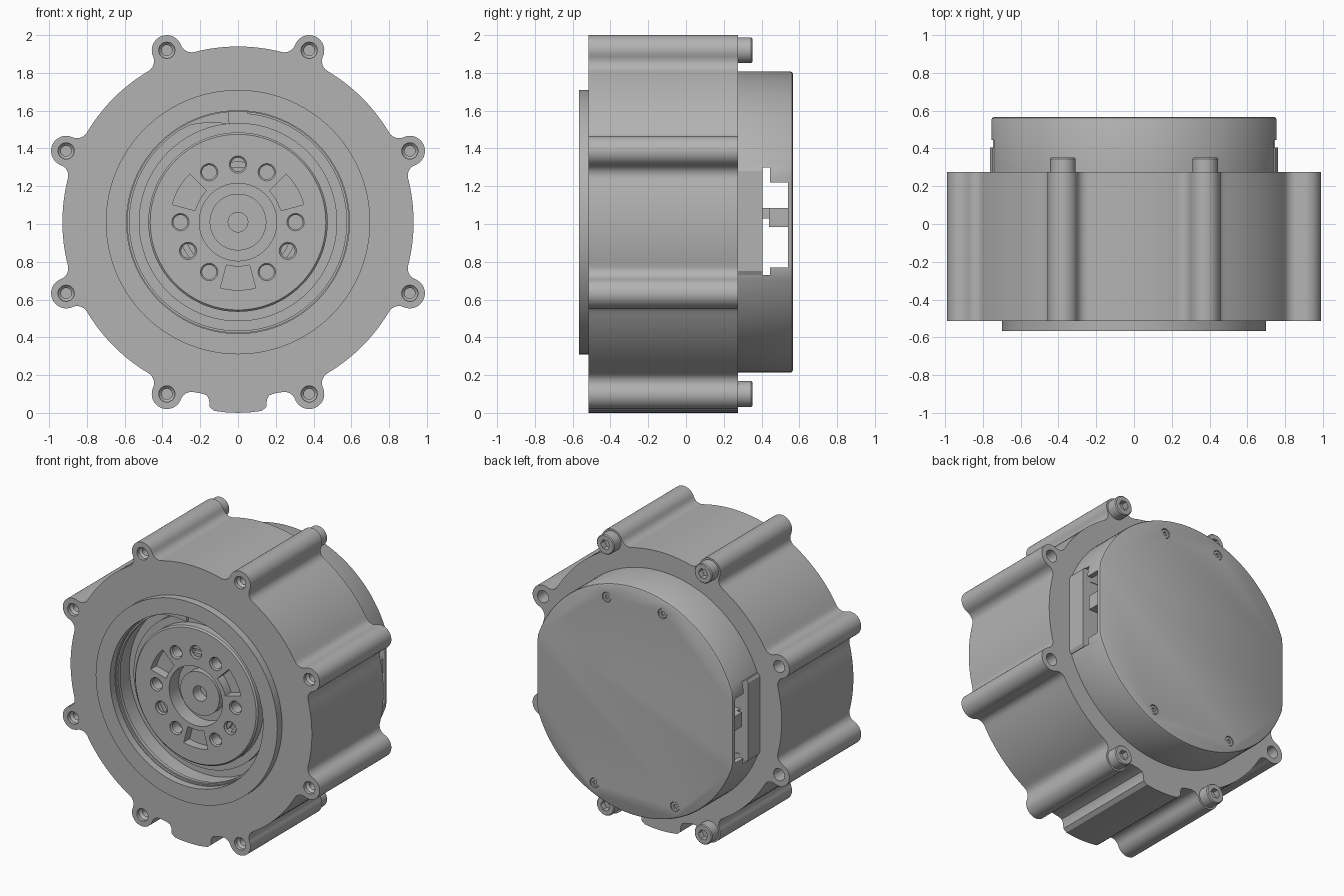
import bpy, bmesh
from math import sin, cos, pi, radians, acos, atan2, hypot

CZ = 1.01                      # height of the main axis
if "Cube" in bpy.data.objects:
    bpy.data.objects.remove(bpy.data.objects["Cube"])

grey = bpy.data.materials.new("plain grey")
grey.use_nodes = True
COLOUR = (0.45, 0.45, 0.45, 1)
grey.diffuse_color = COLOUR
grey.node_tree.nodes["Principled BSDF"].inputs["Base Color"].default_value = COLOUR


# Outlines are lists of (x, z) measured from the main axis
def polar(r, deg):
    return (r * cos(radians(deg)), r * sin(radians(deg)))


def circle(r, centre=(0, 0), n=32, clamp=9):
    pts = [polar(r, 360 * i / n) for i in range(n)]
    return [(centre[0] + max(-clamp, min(clamp, x)), centre[1] + z) for x, z in pts]


def hexagon(r, centre):
    pts = [polar(r * cos(pi / 6) / cos(radians(a % 60 - 30)), a) for a in range(0, 360, 10)]
    return [(centre[0] + x, centre[1] + z) for x, z in pts]


def rect(x0, x1, z0, z1):
    return [(x0, z0), (x1, z0), (x1, z1), (x0, z1)]


def sector(r0, r1, a0, a1, n=10):
    steps = [a0 + (a1 - a0) * i / n for i in range(n + 1)]
    return [polar(r1, a) for a in steps] + [polar(r0, a) for a in reversed(steps)]


def loft(bm, *sections):
    """Join (outline, y) sections into a closed solid."""
    rings = [[bm.verts.new((x, y, z + CZ)) for x, z in pts] for pts, y in sections]
    for a, b in zip(rings, rings[1:]):
        for i in range(len(a)):
            j = (i + 1) % len(a)
            bm.faces.new((a[i], a[j], b[j], b[i]))
    bm.faces.new(rings[0])
    bm.faces.new(rings[-1])


def stack(bm, profile, centre=(0, 0), n=32):
    """Round solid from (radius, y) steps."""
    loft(bm, *[(circle(r, centre, n), y) for r, y in profile])


def finish(name, bm):
    bmesh.ops.recalc_face_normals(bm, faces=bm.faces)
    mesh = bpy.data.meshes.new(name)
    bm.to_mesh(mesh)
    bm.free()
    mesh.materials.append(grey)
    ob = bpy.data.objects.new(name, mesh)
    bpy.context.collection.objects.link(ob)
    return ob


def select(ob):
    bpy.ops.object.select_all(action='DESELECT')
    ob.select_set(True)
    bpy.context.view_layer.objects.active = ob


def cut(ob, bm):
    cutter = finish("cutter", bm)
    cutter.hide_render = True
    mod = ob.modifiers.new("cut", 'BOOLEAN')
    mod.operation, mod.solver, mod.object = 'DIFFERENCE', 'EXACT', cutter
    select(ob)
    bpy.ops.object.modifier_apply(modifier=mod.name)
    bpy.data.objects.remove(cutter)


def smooth(ob):
    select(ob)
    bpy.ops.object.shade_smooth_by_angle(angle=radians(30))


# Housing outline: round body, eight filleted bolt lugs, bottom tab
BODY, LUG_AT, LUG, FILLET = 0.93, 0.985, 0.08, 0.06
lug_angles = [22.5 + 45 * k for k in range(8)]


def lug_outline(deg):
    reach = BODY + FILLET
    spread = acos((reach**2 + LUG_AT**2 - (LUG + FILLET)**2) / (2 * reach * LUG_AT))
    fx, fz = reach * cos(spread), reach * sin(spread)
    tip = atan2(fz, fx - LUG_AT)
    start = atan2(-fz, -fx)
    end = tip - pi
    upper = []
    for i in range(7):
        a = start + (end - start) * i / 6
        upper.append((fx + FILLET * cos(a), fz + FILLET * sin(a)))
    for i in range(1, 11):
        a = tip * (1 - i / 10)
        upper.append((LUG_AT + LUG * cos(a), LUG * sin(a)))
    pts = [(x, -z) for x, z in upper] + upper[-2::-1]
    c, s = cos(radians(deg)), sin(radians(deg))
    return [(x * c - z * s, x * s + z * c) for x, z in pts]


outline = []
for deg in lug_angles:
    outline += lug_outline(deg)
    if deg == 247.5:
        half = [(-0.19, -0.908), (-0.165, -0.918), (-0.153, -0.94), (-0.15, -0.98),
                (-0.125, -1.0), (-0.06, -1.008)]
        outline += half + [(0, -1.01)] + [(-x, z) for x, z in reversed(half)]
    else:
        outline += [polar(BODY, deg + 10 + 2.5 * i) for i in range(11)]

bm = bmesh.new()
loft(bm, (outline, -0.515), (outline, 0.275))
housing = finish("housing", bm)
bm = bmesh.new()
stack(bm, [(0.585, -0.7), (0.585, -0.30)], n=96)
for deg in lug_angles:
    c = polar(LUG_AT, deg)
    stack(bm, [(0.043, -0.6), (0.043, -0.49), (0.028, -0.475), (0.028, -0.3)], c, 24)
    if abs(c[0]) > 0.5:
        stack(bm, [(0.042, 0.4), (0.042, 0.1)], c, 24)
cut(housing, bm)
smooth(housing)

# Raised ring round the front bore
bm = bmesh.new()
stack(bm, [(0.70, -0.567), (0.70, -0.51)], n=96)
ring = finish("front_ring", bm)
bm = bmesh.new()
stack(bm, [(0.59, -0.7), (0.59, -0.4)], n=96)
cut(ring, bm)
smooth(ring)

# Output hub, stepped from the bore floor to its front face
bm = bmesh.new()
stack(bm, [(0.60, -0.29), (0.60, -0.36), (0.525, -0.36), (0.525, -0.40), (0.475, -0.40),
           (0.475, -0.455), (0.465, -0.465), (0.205, -0.465), (0.205, -0.36), (0.15, -0.36),
           (0.15, -0.42), (0.052, -0.42), (0.052, -0.34)], n=96)
hub = finish("output_hub", bm)
bm = bmesh.new()
for deg in range(0, 360, 30):
    if deg % 60 == 0 or deg in (90, 210, 330):
        stack(bm, [(0.046, -0.6), (0.046, -0.46), (0.038, -0.452), (0.038, -0.38)],
              polar(0.305, deg), 24)
    else:
        loft(bm, (sector(0.235, 0.36, deg - 15, deg + 15), -0.6),
             (sector(0.235, 0.36, deg - 15, deg + 15), -0.40))
cut(hub, bm)
smooth(hub)

# Slotted pins in the hub
for deg in (90, 210, 330):
    bm = bmesh.new()
    stack(bm, [(0.038, -0.445), (0.038, -0.37)], polar(0.305, deg), 24)
    pin = finish("hub_pin", bm)
    bm = bmesh.new()
    loft(bm, (sector(0.292, 0.318, deg - 10, deg + 10), -0.5),
         (sector(0.292, 0.318, deg - 10, deg + 10), -0.415))
    cut(pin, bm)
    smooth(pin)

# Split retaining ring in the bore, with one tapered end
bm = bmesh.new()
steps = [95 + 350 * i / 100 for i in range(101)]
inner = [polar(0.575 - 0.055 * max(0, 1 - (a - 95) / 22), a) for a in steps]
split = [polar(0.588, a) for a in steps] + inner[::-1]
loft(bm, (split, -0.50), (split, -0.475))
smooth(finish("retaining_ring", bm))

# Rear cover: flat-sided cap, hollow, with open side windows
bm = bmesh.new()
loft(bm, (circle(0.797, n=128, clamp=0.755), 0.27), (circle(0.797, n=128, clamp=0.755), 0.553),
     (circle(0.793, n=128, clamp=0.751), 0.562), (circle(0.783, n=128, clamp=0.741), 0.567))
cover = finish("rear_cover", bm)
bm = bmesh.new()
loft(bm, (circle(0.76, n=96, clamp=0.72), 0.405), (circle(0.76, n=96, clamp=0.72), 0.545))
cut(cover, bm)
for z0, z1, y0, y1 in [(-0.28, 0.29, 0.405, 0.445), (-0.24, 0.21, 0.40, 0.54)]:
    bm = bmesh.new()
    loft(bm, (rect(-1, 1, z0, z1), y0), (rect(-1, 1, z0, z1), y1))
    cut(cover, bm)
bm = bmesh.new()
cover_screws = [(s * x, z) for s in (-1, 1) for x, z in ((0.215, 0.67), (0.31, -0.65))]
for c in cover_screws:
    stack(bm, [(0.034, 0.6), (0.034, 0.55)], c, 24)
cut(cover, bm)
smooth(cover)

# Small socket screws in the rear cover
for c in cover_screws:
    bm = bmesh.new()
    loft(bm, (circle(0.03, c, 36), 0.545), (circle(0.03, c, 36), 0.563),
         (hexagon(0.016, c), 0.563), (hexagon(0.016, c), 0.55))
    smooth(finish("cover_screw", bm))

# Side ledges under the windows, and connector blocks inside them
for s in (-1, 1):
    bm = bmesh.new()
    ledge = [(s * x, z) for x, z in ((0.70, -0.28), (0.75, -0.28), (0.762, -0.26),
                                     (0.762, 0.27), (0.75, 0.29), (0.70, 0.29))]
    loft(bm, (ledge, 0.27), (ledge, 0.405))
    finish("side_ledge", bm)
    bm = bmesh.new()
    block = rect(s * 0.58, s * 0.74, -0.025, 0.075)
    loft(bm, (block, 0.44), (block, 0.55))
    peg = rect(s * 0.62, s * 0.70, 0.02, 0.075)
    loft(bm, (peg, 0.40), (peg, 0.445))
    finish("connector_block", bm)

# Socket head bolts on the four upper and lower lugs
for deg in lug_angles:
    c = polar(LUG_AT, deg)
    if abs(c[0]) < 0.5:
        bm = bmesh.new()
        loft(bm, (circle(0.068, c, 36), 0.27), (circle(0.068, c, 36), 0.345),
             (circle(0.062, c, 36), 0.351), (hexagon(0.036, c), 0.351), (hexagon(0.036, c), 0.31))
        smooth(finish("lug_bolt", bm))
